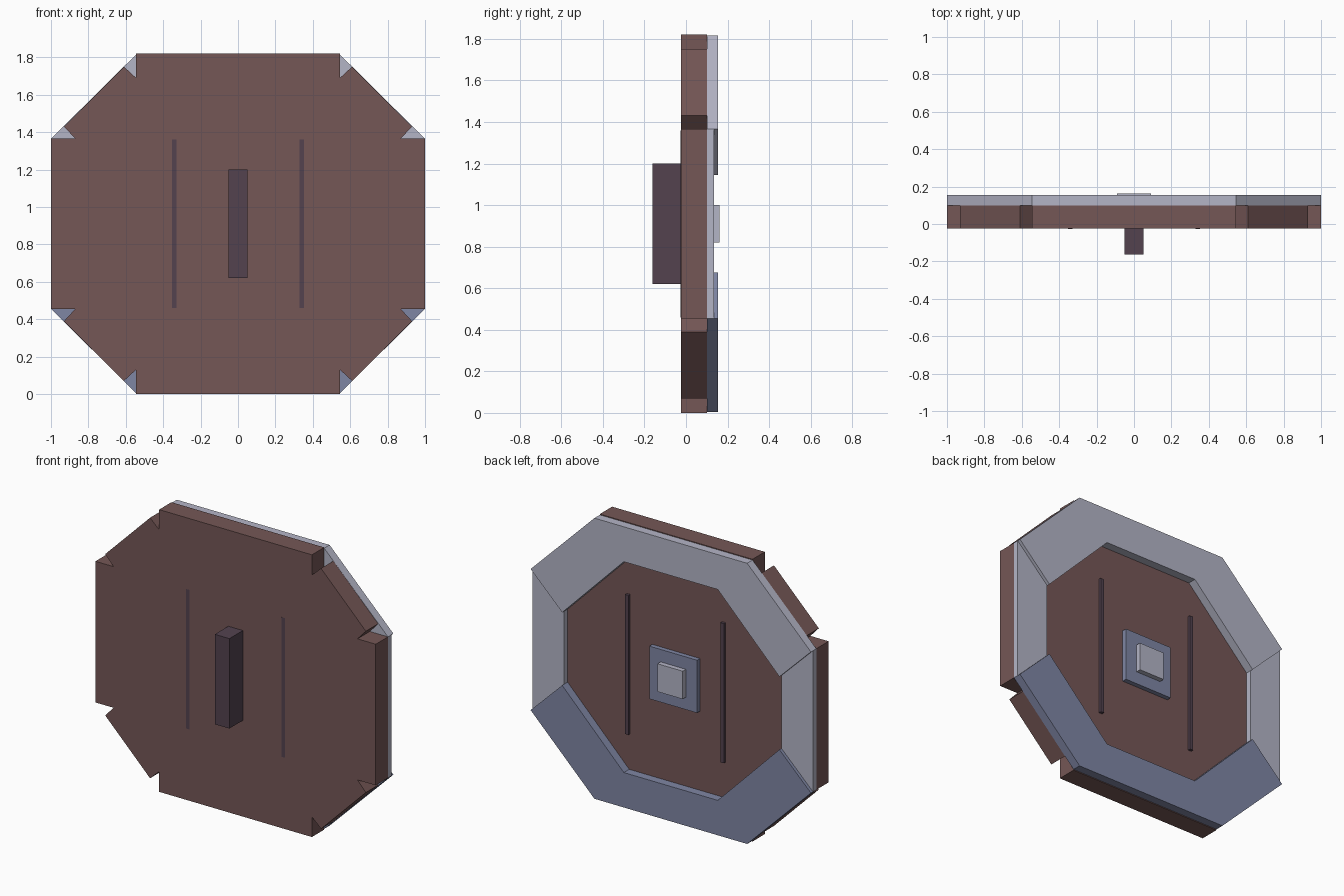
import bpy
import bmesh

cube = bpy.data.objects.get("Cube")
if cube:
    bpy.data.objects.remove(cube, do_unlink=True)

MID = 0.91  # height of the shield centre


def material(name, rgb):
    """Flat material from display (sRGB) values, stored as linear."""
    linear = [((c / 255 + 0.055) / 1.055) ** 2.4 for c in rgb]
    mat = bpy.data.materials.new(name)
    mat.use_nodes = True
    mat.diffuse_color = (*linear, 1)
    bsdf = mat.node_tree.nodes["Principled BSDF"]
    bsdf.inputs["Base Color"].default_value = (*linear, 1)
    bsdf.inputs["Roughness"].default_value = 0.8
    return mat


wood = material("brown wood", (117, 87, 86))
grip = material("dark grip", (83, 66, 79))
light = material("pale metal", (180, 181, 198))
blue = material("blue metal", (127, 134, 164))


def prism(name, outline, y0, y1, mat):
    """Extrude an outline (x, z from the shield centre) from y0 to y1."""
    bm = bmesh.new()
    face = bm.faces.new([bm.verts.new((x, y0, z + MID)) for x, z in outline])
    new = bmesh.ops.extrude_face_region(bm, geom=[face])["geom"]
    verts = [v for v in new if isinstance(v, bmesh.types.BMVert)]
    bmesh.ops.translate(bm, verts=verts, vec=(0, y1 - y0, 0))
    bmesh.ops.recalc_face_normals(bm, faces=bm.faces)
    mesh = bpy.data.meshes.new(name)
    bm.to_mesh(mesh)
    bm.free()
    mesh.materials.append(mat)
    obj = bpy.data.objects.new(name, mesh)
    bpy.context.collection.objects.link(obj)
    return obj


def box(name, x, half_w, half_h, y0, y1, mat):
    outline = [(x - half_w, -half_h), (x + half_w, -half_h),
               (x + half_w, half_h), (x - half_w, half_h)]
    return prism(name, outline, y0, y1, mat)


# Board: one notched quarter mirrored into the full octagon
quarter = [(0.545, 0.91), (0.545, 0.78), (0.61, 0.84),
           (0.93, 0.52), (0.87, 0.455), (1.0, 0.455)]
right_half = quarter + [(x, -z) for x, z in reversed(quarter)]
board = right_half + [(-x, z) for x, z in reversed(right_half)]
prism("board", board, -0.025, 0.10, wood)

# Rim: thick upper and lower bands, thinner side plates between them
outer = [(1.0, 0.455), (0.545, 0.905)]
inner = [(0.335, 0.68), (0.775, 0.235)]
band = (outer + [(-x, z) for x, z in reversed(outer)]
        + [(-x, z) for x, z in reversed(inner)] + inner)
prism("upper_rim", band, 0.10, 0.155, light)
prism("lower_rim", [(x, -z) for x, z in band], 0.10, 0.155, blue)
for side, label in ((1, "left"), (-1, "right")):
    plate = [outer[0], inner[1]]
    plate += [(x, -z) for x, z in reversed(plate)]
    prism(label + "_rim", [(side * x, z) for x, z in plate], 0.10, 0.134, light)
    # Thin slats through the board
    box(label + "_slat", side * 0.34, 0.012, 0.45, -0.0255, 0.118, grip)

# Central boss and the handle on the other side
box("boss_plate", 0, 0.17, 0.17, 0.10, 0.13, blue)
box("boss_cap", 0, 0.09, 0.09, 0.13, 0.162, light)
box("handle", 0, 0.052, 0.29, -0.162, -0.025, grip)
